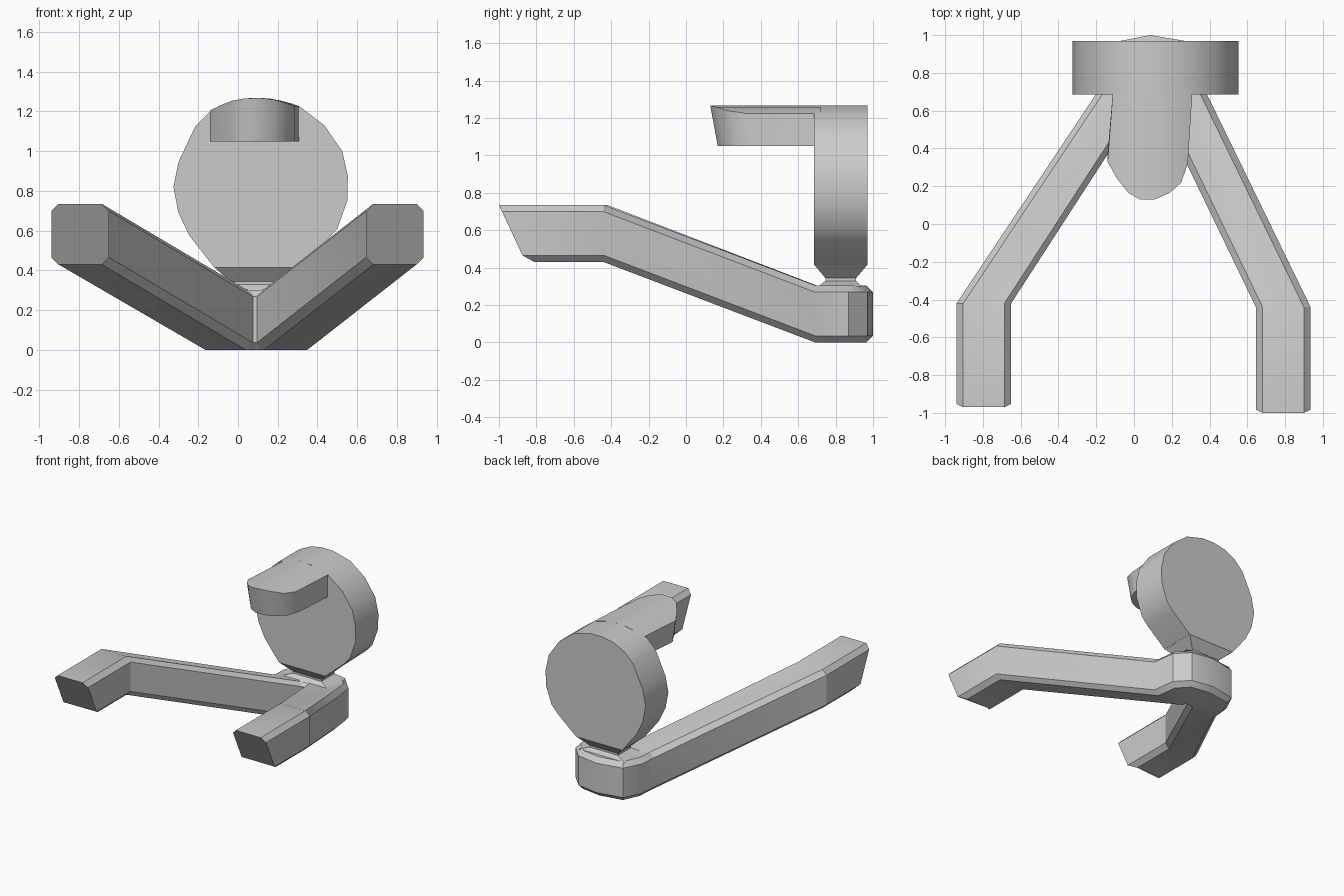
import bpy
import bmesh
import math
from mathutils import Vector

cube = bpy.data.objects.get("Cube")
if cube:
    bpy.data.objects.remove(cube, do_unlink=True)

grey = bpy.data.materials.new("plain grey")
grey.use_nodes = True
grey.diffuse_color = (0.6, 0.6, 0.6, 1)
grey.node_tree.nodes["Principled BSDF"].inputs["Base Color"].default_value = (0.6, 0.6, 0.6, 1)


def loft(name, rings):
    """Skin a list of equal closed rings and cap both ends."""
    bm = bmesh.new()
    loops = [[bm.verts.new(p) for p in ring] for ring in rings]
    for a, b in zip(loops, loops[1:]):
        n = len(a)
        for i in range(n):
            bm.faces.new((a[i], a[(i + 1) % n], b[(i + 1) % n], b[i]))
    bm.faces.new(loops[0])
    bm.faces.new(loops[-1])
    bmesh.ops.recalc_face_normals(bm, faces=bm.faces)
    mesh = bpy.data.meshes.new(name)
    bm.to_mesh(mesh)
    bm.free()
    obj = bpy.data.objects.new(name, mesh)
    bpy.context.collection.objects.link(obj)
    mesh.materials.append(grey)
    bpy.ops.object.select_all(action="DESELECT")
    obj.select_set(True)
    bpy.context.view_layer.objects.active = obj
    bpy.ops.object.shade_smooth_by_angle(angle=math.radians(30))
    return obj


def beam_ring(outer, inner, base, height=0.305, c=0.036, slant=(0, 0, 0, 0)):
    """Chamfered box section; slant pushes each level back, bottom to top."""
    o, i = Vector(outer), Vector(inner)
    step = (i - o).normalized() * c
    levels = (0, c, height - c, height)
    plan = [(o + step, 0), (o, 1), (o, 2), (o + step, 3),
            (i - step, 3), (i, 2), (i, 1), (i - step, 0)]
    return [(p.x, p.y + slant[k], base + levels[k]) for p, k in plan]


# Forked base: one chamfered beam swept from tip to tip around the rounded hub
cut = (0.19, 0.125, 0.017, 0)
hub_outline = [(-0.2, 0.69), (-0.19, 0.82), (-0.12, 0.96), (0.085, 1.0),
               (0.265, 0.97), (0.36, 0.87), (0.385, 0.69)]
rings = [beam_ring((-0.94, -0.97), (-0.65, -0.97), 0.43, slant=cut),
         beam_ring((-0.94, -0.42), (-0.65, -0.42), 0.43)]
for k, p in enumerate(hub_outline):
    rings.append(beam_ring(p, (0.075 + 0.02 * k / 6, 0.7), 0))
rings += [beam_ring((0.935, -0.44), (0.645, -0.44), 0.43),
          beam_ring((0.935, -1.0), (0.645, -1.0), 0.43, slant=cut)]
loft("forked_base", rings)

# Upright disc with a flat foot
outline = [(-0.12, 0.415), (-0.245, 0.575), (-0.3, 0.69), (-0.325, 0.82),
           (-0.3, 0.945), (-0.215, 1.125), (-0.14, 1.2), (-0.04, 1.25),
           (0.06, 1.268), (0.16, 1.266), (0.31, 1.225), (0.435, 1.13),
           (0.525, 1.0), (0.553, 0.875), (0.55, 0.75), (0.5, 0.61),
           (0.445, 0.55), (0.285, 0.415)]
loft("disc", [[(x, y, z) for x, z in outline] for y in (0.685, 0.97)])


# Neck tapering from the disc foot, flaring slightly onto the hub
def slab(x0, x1, y0, y1, z):
    return [(x0, y0, z), (x1, y0, z), (x1, y1, z), (x0, y1, z)]


loft("neck", [slab(-0.12, 0.285, 0.685, 0.97, 0.416),
              slab(-0.04, 0.21, 0.745, 0.91, 0.345),
              slab(-0.04, 0.21, 0.745, 0.91, 0.33),
              slab(-0.12, 0.29, 0.71, 0.94, 0.3)])

# Visor: columns across x, each as front x, front y, top z, back x
columns = [(-0.14, 0.33, 1.205, -0.11), (-0.09, 0.24, 1.23, -0.08),
           (-0.03, 0.165, 1.254, -0.03), (0.03, 0.13, 1.265, 0.03),
           (0.11, 0.13, 1.268, 0.11), (0.19, 0.165, 1.258, 0.2),
           (0.25, 0.22, 1.24, 0.27), (0.285, 0.32, 1.225, 0.31)]
loft("visor", [[(x, y, z), (bx, 0.72, z), (bx, 0.72, 1.05), (x, y + 0.04, 1.05)]
               for x, y, z, bx in columns])
